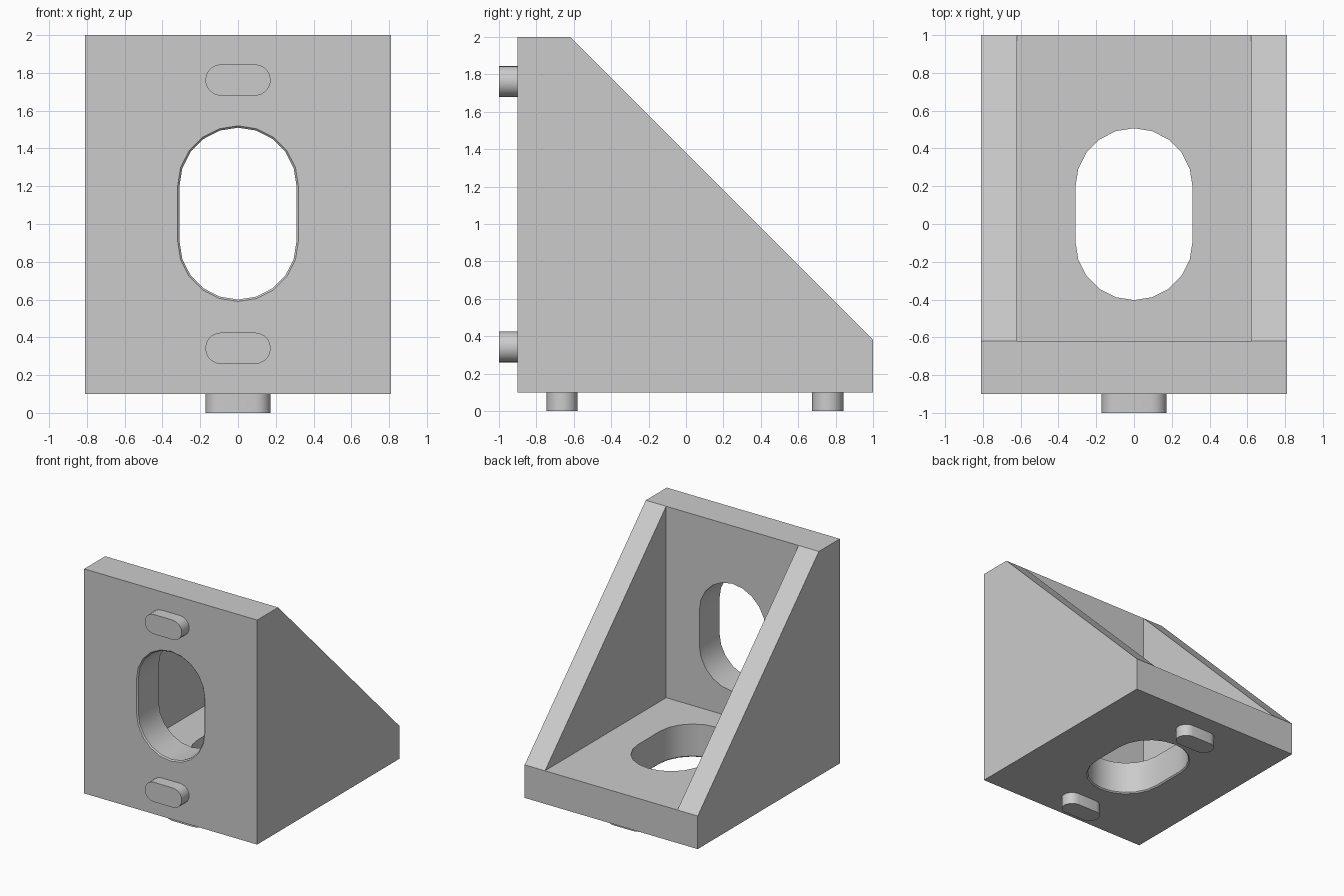
import bpy, bmesh, math

cube = bpy.data.objects.get("Cube")
if cube:
    bpy.data.objects.remove(cube, do_unlink=True)

HALF_W, WALL, PLATE = 0.81, 0.19, 0.28
FACE_Y, FACE_Z = -0.9, 0.1          # outer faces of upright and base

grey = bpy.data.materials.new("plain_grey")
grey.use_nodes = True
COLOUR = (0.6, 0.6, 0.6, 1)
grey.diffuse_color = COLOUR
grey.node_tree.nodes["Principled BSDF"].inputs["Base Color"].default_value = COLOUR


def loft(name, rings):
    """Closed solid skinned through matching rings of points."""
    bm = bmesh.new()
    loops = [[bm.verts.new(p) for p in ring] for ring in rings]
    for a, b in zip(loops, loops[1:]):
        for i in range(len(a)):
            j = (i + 1) % len(a)
            bm.faces.new((a[i], a[j], b[j], b[i]))
    bm.faces.new(loops[0])
    bm.faces.new(loops[-1])
    bmesh.ops.recalc_face_normals(bm, faces=bm.faces)
    mesh = bpy.data.meshes.new(name)
    bm.to_mesh(mesh)
    bm.free()
    mesh.materials.append(grey)
    obj = bpy.data.objects.new(name, mesh)
    bpy.context.collection.objects.link(obj)
    return obj


def prism(name, profile, half_width):
    """Side profile (y, z) extruded across x."""
    return loft(name, [[(x, y, z) for y, z in profile] for x in (-half_width, half_width)])


def stadium(run_u, run_v, radius, steps=10):
    """Rounded slot outline; one run is zero, the other half the straight length."""
    start = -math.pi / 2 if run_u else 0
    points = []
    for side in (1, -1):
        for i in range(steps + 1):
            a = start + math.pi * i / steps + (0 if side > 0 else math.pi)
            points.append((side * run_u + radius * math.cos(a),
                           side * run_v + radius * math.sin(a)))
    return points


def on_front(u, v, out):
    return (u, FACE_Y - out, v)


def on_bottom(u, v, out):
    return (u, v, FACE_Z - out)


def slot_solid(name, place, centre, run_u, run_v, sections):
    """Sections are (radius, distance outward from the face)."""
    return loft(name, [[place(u, centre + v, out) for u, v in stadium(run_u, run_v, r)]
                       for r, out in sections])


def smooth(obj):
    bpy.ops.object.select_all(action="DESELECT")
    obj.select_set(True)
    bpy.context.view_layer.objects.active = obj
    bpy.ops.object.shade_smooth_by_angle(angle=math.radians(30))


# Bracket body with sloped cheeks
in_y, in_z = FACE_Y + PLATE, FACE_Z + PLATE
body = prism("bracket_body", [(FACE_Y, FACE_Z), (1, FACE_Z), (1, in_z), (in_y, 2), (FACE_Y, 2)], HALF_W)

# Inner pocket and the two slots with lightly chamfered outer rims
flare = [(0.36, 0.04), (0.31, -0.01), (0.31, -PLATE - 0.1)]
cutters = [
    prism("pocket_cutter", [(in_y, in_z), (3, in_z), (3, 3), (in_y, 3)], HALF_W - WALL),
    slot_solid("front_slot_cutter", on_front, 1.055, 0, 0.145, flare),
    slot_solid("base_slot_cutter", on_bottom, 0.052, 0, 0.145, flare),
]
for cutter in cutters:
    cutter.hide_render = True
    mod = body.modifiers.new(cutter.name, "BOOLEAN")
    mod.operation, mod.solver, mod.object = "DIFFERENCE", "EXACT", cutter
bpy.context.view_layer.objects.active = body
for mod in list(body.modifiers):
    bpy.ops.object.modifier_apply(modifier=mod.name)
for cutter in cutters:
    bpy.data.objects.remove(cutter, do_unlink=True)
smooth(body)

# Locating pegs
pegs = [("upper_front_peg", on_front, 1.762), ("lower_front_peg", on_front, 0.342),
        ("front_base_peg", on_bottom, -0.662), ("rear_base_peg", on_bottom, 0.758)]
for name, place, centre in pegs:
    smooth(slot_solid(name, place, centre, 0.09, 0, [(0.083, -0.02), (0.083, 0.1)]))
